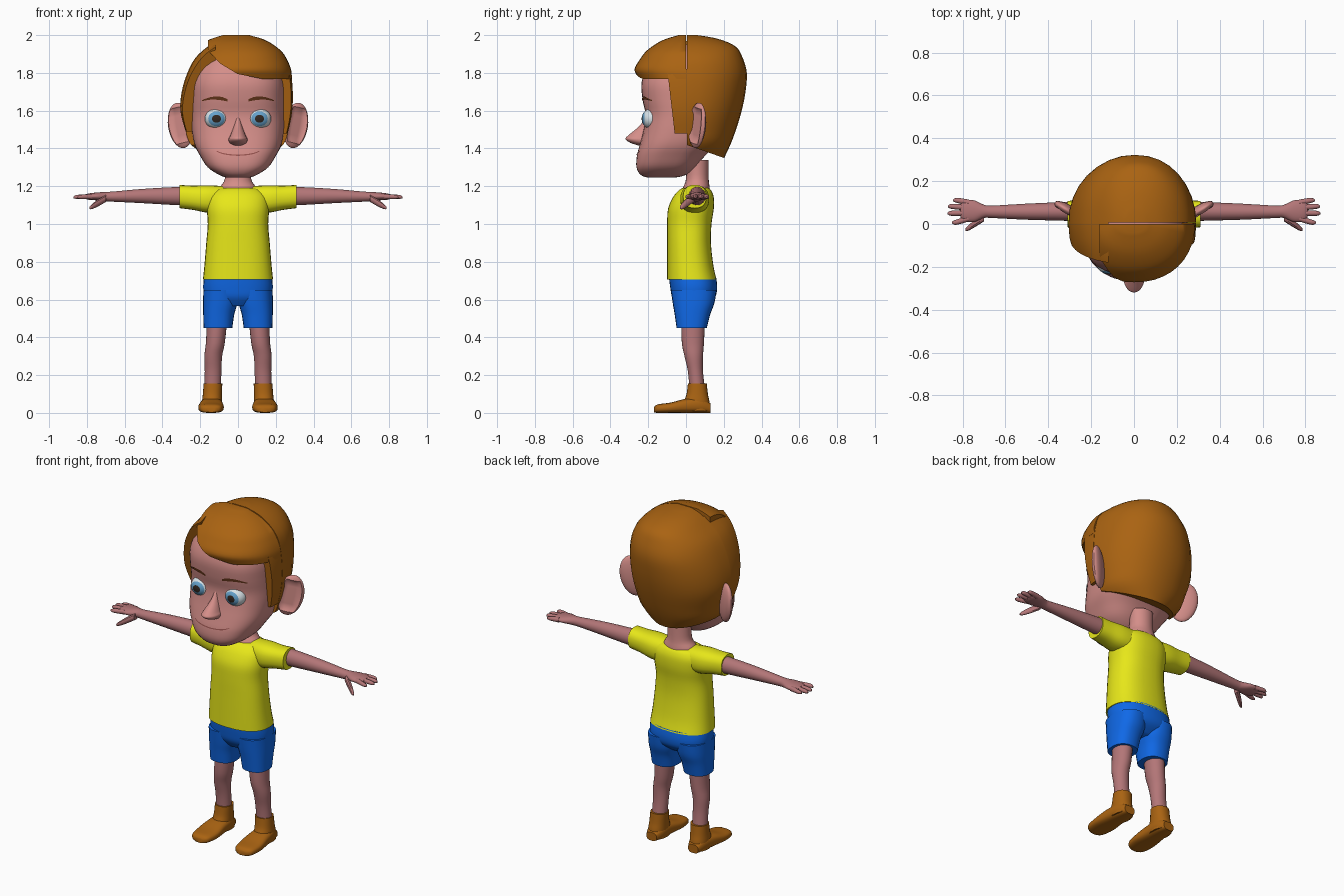
import bpy, bmesh
from math import radians, sin, cos, pi, copysign
from mathutils import Matrix, Vector

if "Cube" in bpy.data.objects:
    bpy.data.objects.remove(bpy.data.objects["Cube"], do_unlink=True)


def material(name, r, g, b):
    m = bpy.data.materials.new(name)
    m.use_nodes = True
    m.diffuse_color = (r, g, b, 1)
    bsdf = next(n for n in m.node_tree.nodes if n.type == 'BSDF_PRINCIPLED')
    bsdf.inputs["Base Color"].default_value = (r, g, b, 1)
    return m


face_skin = material("face skin", .66, .27, .25)
body_skin = material("body skin", .45, .18, .185)
brown = material("chestnut brown", .4, .125, .006)
yellow = material("shirt yellow", .8, .8, .01)
blue = material("shorts blue", .005, .14, .8)
eye_white = material("eye white", .7, .78, .82)
iris_blue = material("iris blue", .13, .36, .6)
pupil_dark = material("pupil dark", .03, .02, .015)
brow_brown = material("brow brown", .12, .035, .01)
lip_red = material("lip line", .32, .09, .08)


def smooth(rows, steps=4):
    """Catmull-Rom interpolation through rows of numbers."""
    out, last = [], len(rows) - 1
    for i in range(last):
        ctrl = [rows[min(max(i + k, 0), last)] for k in (-1, 0, 1, 2)]
        for s in range(steps):
            t = s / steps
            out.append([b + t / 2 * (c - a + t * (2 * a - 5 * b + 4 * c - d + t * (3 * (b - c) + d - a)))
                        for a, b, c, d in zip(*ctrl)])
    return out + [list(rows[-1])]


def finish(bm, name, mats, mirror=False, recalc=True):
    if recalc:
        bmesh.ops.recalc_face_normals(bm, faces=bm.faces)
    me = bpy.data.meshes.new(name)
    bm.to_mesh(me)
    bm.free()
    for m in mats:
        me.materials.append(m)
    me.shade_smooth()
    me.set_sharp_from_angle(angle=radians(42))
    ob = bpy.data.objects.new(name, me)
    bpy.context.scene.collection.objects.link(ob)
    if mirror:
        ob.modifiers.new("mirror", 'MIRROR').use_mirror_merge = False
    return ob


def loft(name, mat, axis, rows, n=24, power=2.0, mirror=False, cuts=()):
    """Rows are position along the axis, then low and high bounds on the other two axes.
    Each cut is a point and a normal; the side the normal points to is kept."""
    bm = bmesh.new()
    u, v = [k for k in range(3) if k != axis]
    rings = []
    for t, u0, u1, v0, v1 in smooth(rows):
        ring = []
        for i in range(n):
            c, s = cos(2 * pi * i / n), sin(2 * pi * i / n)
            co = [0, 0, 0]
            co[axis] = t
            co[u] = (u0 + u1) / 2 + (u1 - u0) / 2 * copysign(abs(c) ** (2 / power), c)
            co[v] = (v0 + v1) / 2 + (v1 - v0) / 2 * copysign(abs(s) ** (2 / power), s)
            ring.append(bm.verts.new(co))
        rings.append(ring)
    for a, b in zip(rings, rings[1:]):
        for i in range(n):
            j = (i + 1) % n
            bm.faces.new((a[i], a[j], b[j], b[i]))
    bm.faces.new(rings[0])
    bm.faces.new(rings[-1])
    for co, no in cuts:
        bmesh.ops.bisect_plane(bm, geom=bm.verts[:] + bm.edges[:] + bm.faces[:],
                               plane_co=co, plane_no=no, clear_inner=True)
        bmesh.ops.holes_fill(bm, edges=[e for e in bm.edges if e.is_boundary], sides=0)
    return finish(bm, name, [mat], mirror)


def sym(rows):
    """Rows of height, half width, front and back as loft rows."""
    return [(z, -w, w, f, b) for z, w, f, b in rows]


# Head, nose and neck
head = loft("head", face_skin, 2, sym([
    (1.245, .06, -.2, -.06), (1.26, .1, -.24, 0), (1.3, .16, -.262, .05), (1.36, .2, -.26, .1),
    (1.42, .23, -.245, .16), (1.5, .245, -.225, .22), (1.58, .25, -.215, .26), (1.66, .25, -.23, .27),
    (1.75, .245, -.235, .26), (1.84, .215, -.2, .24), (1.91, .15, -.14, .18), (1.95, .06, -.05, .08)]),
    n=40, power=2.7)
loft("nose", face_skin, 2, sym([
    (1.57, .012, -.212, -.17), (1.52, .022, -.245, -.17), (1.47, .04, -.305, -.17),
    (1.45, .05, -.32, -.17), (1.43, .045, -.295, -.17), (1.415, .025, -.25, -.17)]))
loft("neck", face_skin, 2, sym([
    (1.15, .115, -.035, .13), (1.195, .095, -.015, .125), (1.24, .07, 0, .12), (1.34, .07, 0, .12)]))

# Ears: flattened spheres with a hollow on the front
bm = bmesh.new()
bmesh.ops.create_uvsphere(bm, u_segments=20, v_segments=14, radius=1)
for vert in bm.verts:
    if vert.co.y < 0 and vert.co.xz.length < .78:
        vert.co.y = -.1
turn = Matrix.Rotation(radians(32), 4, 'Z') @ Matrix.Rotation(radians(12), 4, 'Y')
bm.transform(Matrix.Translation((.305, .06, 1.522)) @ turn @ Matrix.Diagonal((.075, .028, .122, 1)))
finish(bm, "ears", [face_skin], mirror=True)

# Eyes: iris and pupil are rings around the front pole
bm = bmesh.new()
bmesh.ops.create_uvsphere(bm, u_segments=24, v_segments=16, radius=1, matrix=Matrix.Rotation(pi / 2, 4, 'X'))
for f in bm.faces:
    front = -f.calc_center_median().normalized().y
    f.material_index = 2 if front > cos(radians(22)) else 1 if front > cos(radians(45)) else 0
bm.transform(Matrix.Translation((.114, -.181, 1.557)) @ Matrix.Diagonal((.062, .054, .055, 1)))
finish(bm, "eyes", [eye_white, iris_blue, pupil_dark], mirror=True)


def face_strip(name, mat, rows):
    """Thin band laid on the face; rows are x, z and half height."""
    bm = bmesh.new()
    pairs = [(bm.verts.new((x, -.5, z + h)), bm.verts.new((x, -.5, z - h))) for x, z, h in smooth(rows)]
    for (a, b), (c, d) in zip(pairs, pairs[1:]):
        bm.faces.new((a, b, d, c))
    ob = finish(bm, name, [mat], recalc=False)
    wrap = ob.modifiers.new("wrap", 'SHRINKWRAP')
    wrap.target = head
    wrap.wrap_method = 'PROJECT'
    wrap.wrap_mode = 'ABOVE_SURFACE'
    wrap.use_project_y = True
    wrap.offset = .004
    ob.modifiers.new("mirror", 'MIRROR').use_mirror_merge = False


face_strip("eyebrows", brow_brown, [(.055, 1.655, .006), (.09, 1.665, .009), (.14, 1.666, .007), (.187, 1.654, .003)])
face_strip("mouth", lip_red, [(0, 1.363, .003), (.05, 1.367, .003), (.085, 1.374, .003), (.112, 1.385, .002)])

# Hair: one rounded volume, cut into a back cap and two side pieces
volume = [(z, lo, hi, -back, back) for z, lo, hi, back in [
    (1.345, -.16, .16, .2), (1.42, -.25, .24, .235), (1.5, -.28, .268, .265), (1.6, -.305, .287, .295),
    (1.7, -.298, .29, .315), (1.8, -.268, .28, .322), (1.88, -.225, .255, .3), (1.94, -.16, .2, .262),
    (1.98, -.1, .13, .17), (2.0, -.04, .05, .06)]]
loft("back_hair", brown, 2, volume, n=32, power=2.15,
     cuts=[((0, .006, 0), (0, 1, 0)), ((0, .2, 1.35), (0, .07, .2))])
loft("right_side_hair", brown, 2, volume, n=32, power=2.15, cuts=[
    ((0, .006, 0), (0, -1, 0)), ((-.12, 0, 0), (-1, 0, 0)),
    ((0, 0, 1.49), (0, 0, 1)), ((0, -.05, 1.48), (0, .42, .12))])
loft("left_sideburn", brown, 2, volume, n=32, power=2.15, cuts=[
    ((0, .004, 0), (0, -1, 0)), ((.12, 0, 0), (1, 0, 0)), ((0, 0, 1.82), (0, 0, -1)),
    ((0, 0, 1.48), (0, 0, 1)), ((0, -.06, 1.48), (0, .3, .035))])

# Fringe: swept over the forehead with a curved lower edge
loft("fringe", brown, 2, [
    (1.74, -.285, .285, -.235, .235), (1.78, -.285, .285, -.257, .257), (1.82, -.28, .28, -.272, .272),
    (1.87, -.26, .26, -.245, .245), (1.92, -.22, .225, -.205, .205),
    (1.97, -.165, .15, -.13, .13), (2.0, -.08, .06, -.04, .04)], n=40, power=2.2, cuts=[
        ((0, 0, 0), (0, -1, 0)), ((-.16, 0, 0), (1, 0, 0)), ((0, 0, 1.768), (0, 0, 1)),
        ((-.15, 0, 1.91), (.11, 0, .1)), ((-.07, 0, 1.835), (.06, 0, .1)), ((.02, 0, 1.79), (.02, 0, .1))])

# Shirt
loft("shirt", yellow, 2, sym([
    (.705, .186, -.1, .162), (.78, .178, -.1, .145), (.9, .168, -.1, .132), (1.0, .16, -.1, .135),
    (1.08, .165, -.095, .147), (1.14, .16, -.07, .147), (1.175, .135, -.042, .135), (1.19, .105, -.02, .12)]),
    n=32, power=2.4)
loft("sleeves", yellow, 0, [
    (.07, -.015, .12, 1.06, 1.2), (.16, -.03, .122, 1.06, 1.205), (.24, -.022, .112, 1.075, 1.203),
    (.31, -.015, .108, 1.084, 1.207)], power=2.4, mirror=True)

# Shorts
loft("shorts_hips", blue, 2, sym([
    (.565, .1, -.04, .1), (.61, .17, -.072, .152), (.66, .184, -.083, .165), (.715, .18, -.09, .16)]),
    n=32, power=2.4)
loft("shorts_legs", blue, 2, [
    (.45, .03, .182, -.05, .11), (.52, .02, .184, -.06, .128), (.58, .004, .185, -.07, .15),
    (.65, .0, .183, -.08, .162)], power=2.4, mirror=True)

# Legs and shoes
loft("legs", body_skin, 2, [
    (.13, .09, .178, .018, .1), (.22, .088, .176, .01, .09), (.3, .084, .178, -.008, .09),
    (.37, .07, .17, -.022, .095), (.48, .058, .165, -.025, .1)], mirror=True)
loft("shoe_shafts", brown, 2, [
    (.01, .085, .19, -.01, .128), (.06, .085, .19, -.01, .124), (.1, .085, .186, .003, .116),
    (.155, .083, .182, .01, .11)], power=2.2, mirror=True)
loft("shoe_feet", brown, 1, [
    (-.17, .115, .17, .003, .03), (-.15, .088, .2, 0, .045), (-.08, .075, .21, 0, .055),
    (0, .08, .202, 0, .075), (.08, .085, .19, 0, .08), (.13, .105, .172, 0, .05)], power=2.8, mirror=True)

# Arms, palms, fingers and thumbs
loft("arms", body_skin, 0, [
    (.2, .01, .11, 1.1, 1.198), (.32, .015, .103, 1.1, 1.196), (.5, .02, .095, 1.11, 1.186),
    (.66, .028, .086, 1.118, 1.172), (.7, .028, .09, 1.12, 1.17), (.745, .01, .11, 1.125, 1.167),
    (.79, .013, .112, 1.128, 1.162), (.81, .03, .1, 1.135, 1.155)], mirror=True)
for label, base, end, tip in [("little", .1, .11, .845), ("ring", .076, .082, .868),
                              ("middle", .052, .05, .87), ("index", .026, .008, .85)]:
    loft(label + "_fingers", body_skin, 0, [
        (.77, base - .014, base + .014, 1.13, 1.16), (tip - .02, end - .012, end + .012, 1.132, 1.155),
        (tip, end - .004, end + .004, 1.136, 1.146)], n=10, mirror=True)
loft("thumbs", body_skin, 0, [
    (.7, .012, .055, 1.115, 1.155), (.745, -.016, .018, 1.09, 1.128), (.775, -.032, -.008, 1.078, 1.104),
    (.787, -.032, -.022, 1.079, 1.09)], n=10, mirror=True)
